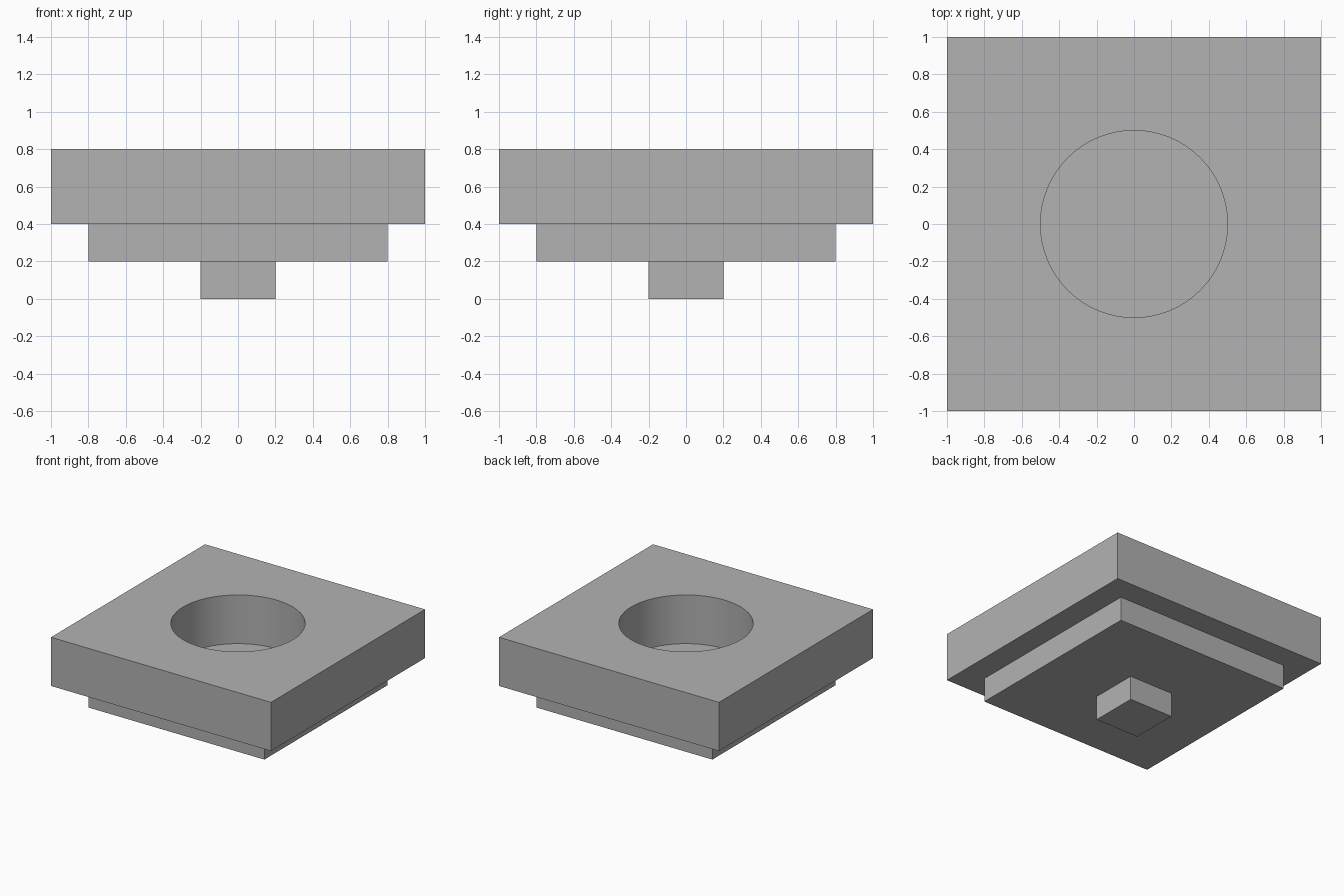
import bpy
import math

old = bpy.data.objects.get("Cube")
if old:
    bpy.data.objects.remove(old, do_unlink=True)

GREY = (0.448, 0.448, 0.448, 1.0)
mat = bpy.data.materials.new("plain grey")
mat.use_nodes = True
mat.diffuse_color = GREY
mat.node_tree.nodes["Principled BSDF"].inputs["Base Color"].default_value = GREY


def square_block(name, width, bottom, top):
    """Square block centred on the z axis, spanning bottom to top."""
    bpy.ops.mesh.primitive_cube_add(size=1, location=(0, 0, (bottom + top) / 2))
    block = bpy.context.object
    block.name = name
    block.scale = (width, width, top - bottom)
    bpy.ops.object.transform_apply(location=True, rotation=False, scale=True)
    block.data.materials.append(mat)
    return block


# Stepped base, from the foot up
square_block("foot", 0.4, 0.0, 0.2)
square_block("middle_step", 1.6, 0.2, 0.4)
slab = square_block("top_slab", 2.0, 0.4, 0.8)

# Round hole through the slab; the middle step forms its floor
bpy.ops.mesh.primitive_cylinder_add(vertices=64, radius=0.5, depth=0.8,
                                    location=(0, 0, 0.6))
cutter = bpy.context.object
cutter.name = "hole_cutter"
cutter.data.materials.append(mat)
cutter.hide_render = True

bpy.ops.object.select_all(action='DESELECT')
slab.select_set(True)
bpy.context.view_layer.objects.active = slab
hole = slab.modifiers.new("round_hole", 'BOOLEAN')
hole.operation = 'DIFFERENCE'
hole.solver = 'EXACT'
hole.object = cutter
bpy.ops.object.modifier_apply(modifier=hole.name)
bpy.data.objects.remove(cutter, do_unlink=True)

# Smooth hole wall, sharp edges elsewhere
bpy.ops.object.shade_smooth_by_angle(angle=math.radians(30))
